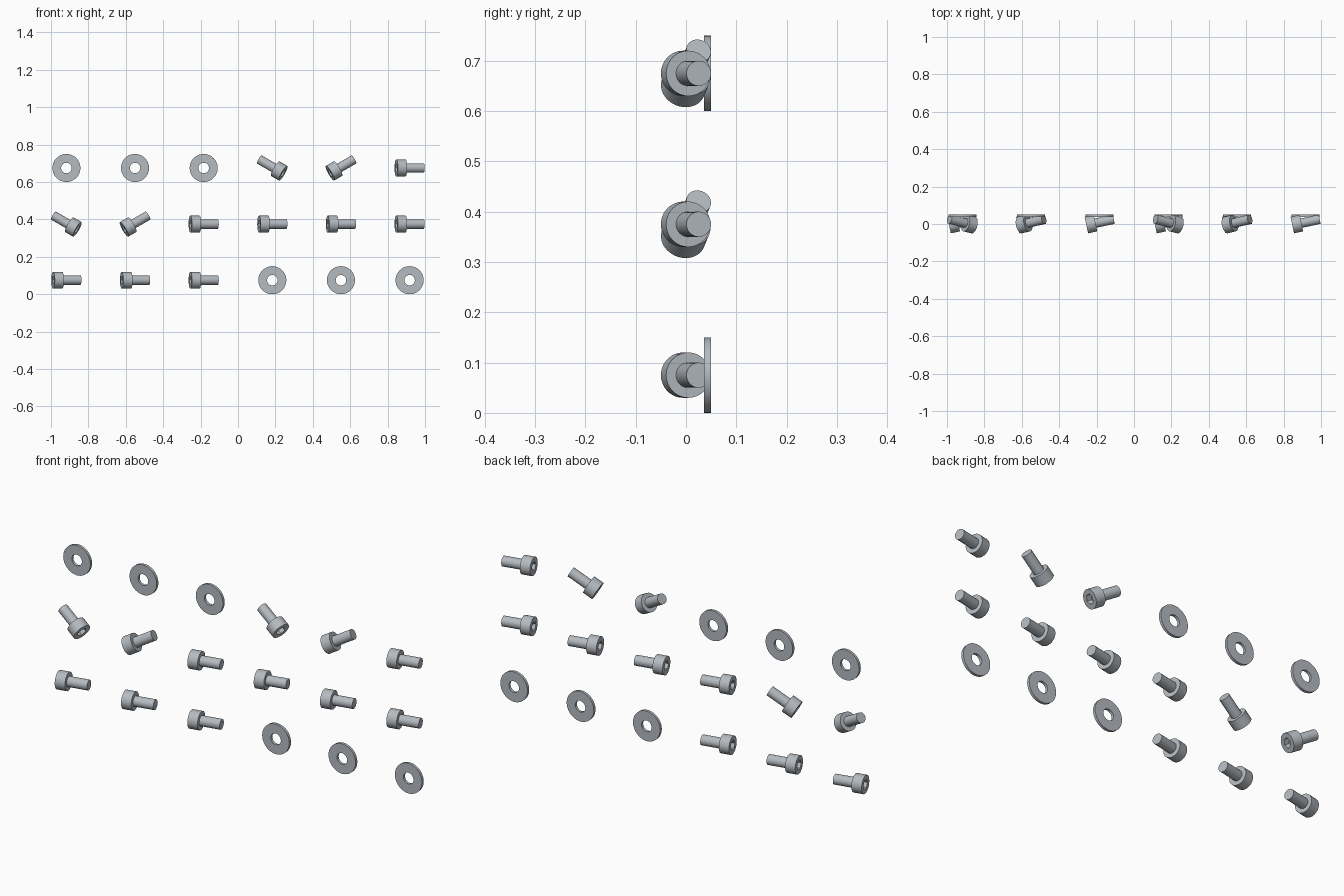
import bpy
import bmesh
from math import cos, sin, pi, radians
from mathutils import Matrix, Vector

cube = bpy.data.objects.get("Cube")
if cube:
    bpy.data.objects.remove(cube, do_unlink=True)

SEGMENTS = 48

steel = bpy.data.materials.new("brushed steel grey")
steel.use_nodes = True
colour = (0.46, 0.495, 0.53, 1)
steel.diffuse_color = colour
steel.node_tree.nodes["Principled BSDF"].inputs["Base Color"].default_value = colour


def ring(bm, x, radius, hexagonal=False):
    """A loop around the x axis, round or hexagonal."""
    verts = []
    for i in range(SEGMENTS):
        a = 2 * pi * i / SEGMENTS
        r = radius
        if hexagonal:
            r *= cos(pi / 6) / cos(a % (pi / 3) - pi / 6)
        verts.append(bm.verts.new((x, r * cos(a), r * sin(a))))
    return verts


def loft(rings, bm, closed=False):
    """Join neighbouring loops with quads; cap the ends unless closed."""
    pairs = list(zip(rings, rings[1:]))
    if closed:
        pairs.append((rings[-1], rings[0]))
    else:
        bm.faces.new(rings[0])
        bm.faces.new(rings[-1])
    for a, b in pairs:
        for i in range(SEGMENTS):
            j = (i + 1) % SEGMENTS
            bm.faces.new((a[i], a[j], b[j], b[i]))
    bmesh.ops.recalc_face_normals(bm, faces=bm.faces)


def finish(bm, name, turn):
    """Turn the part, centre its bounds and make a mesh with crisp edges."""
    bm.transform(turn)
    low = Vector([min(v.co[k] for v in bm.verts) for k in range(3)])
    high = Vector([max(v.co[k] for v in bm.verts) for k in range(3)])
    bm.transform(Matrix.Translation(-(low + high) / 2))
    mesh = bpy.data.meshes.new(name)
    bm.to_mesh(mesh)
    bm.free()
    mesh.materials.append(steel)
    mesh.shade_smooth()
    mesh.set_sharp_from_angle(angle=radians(30))
    return mesh


def bolt(name, roll):
    """Socket-head bolt: hex recess, head, then shaft, tip leaning back."""
    bm = bmesh.new()
    loft([ring(bm, 0.025, 0.024, True), ring(bm, 0, 0.024, True),
          ring(bm, 0, 0.045), ring(bm, 0.05, 0.045),
          ring(bm, 0.05, 0.025), ring(bm, 0.15, 0.025)], bm)
    turn = Matrix.Rotation(radians(-roll), 4, 'Y') @ Matrix.Rotation(radians(12), 4, 'Z')
    return finish(bm, name, turn)


def washer(name):
    """Flat ring facing the front."""
    bm = bmesh.new()
    t = 0.0135
    loft([ring(bm, 0, 0.028), ring(bm, 0, 0.075),
          ring(bm, t, 0.075), ring(bm, t, 0.028)], bm, closed=True)
    return finish(bm, name, Matrix.Rotation(pi / 2, 4, 'Z'))


parts = {
    "W": ("washer", washer("washer"), 0.043),
    "S": ("straight_bolt", bolt("straight_bolt", 0), 0),
    "R": ("right_raised_bolt", bolt("right_raised_bolt", 30), 0),
    "L": ("left_raised_bolt", bolt("left_raised_bolt", 150), 0),
}

# Rows from bottom to top, each running along x
layout = ["SSSWWW", "LRSSSS", "WWWLRS"]
for row, line in enumerate(layout):
    for column, key in enumerate(line):
        name, mesh, y = parts[key]
        part = bpy.data.objects.new(f"{name}_{row + 1}_{column + 1}", mesh)
        part.location = ((column - 2.5) * 0.367, y, 0.075 + row * 0.3)
        bpy.context.collection.objects.link(part)
